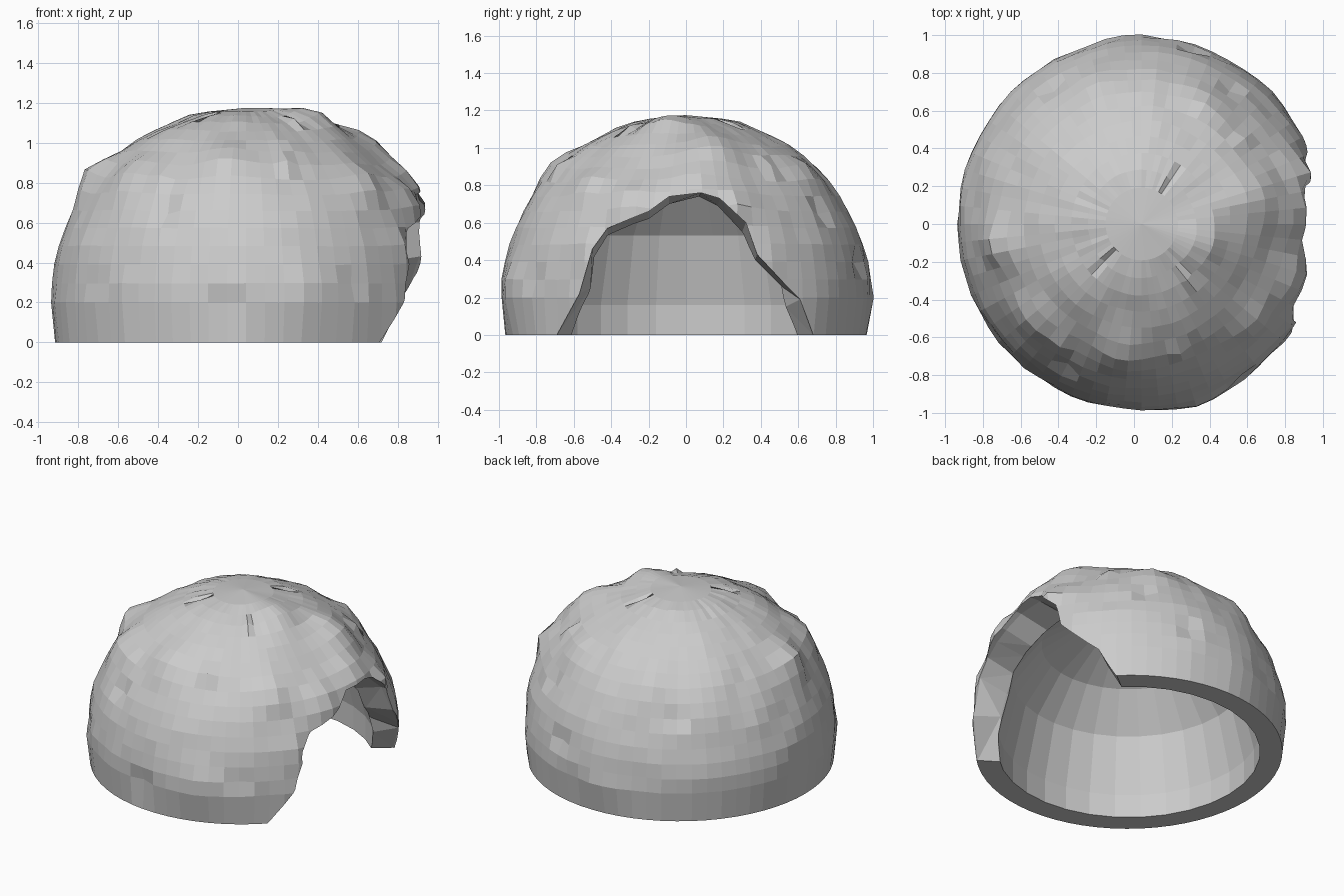
import bpy, bmesh, math, random
from mathutils import Vector, noise

if "Cube" in bpy.data.objects:
    bpy.data.objects.remove(bpy.data.objects["Cube"])

random.seed(4)
CX, CZ = 0.04, 0.2            # dome centre
SEG = 64

# raised rocky lumps on the shell: position, height, width
LUMPS = [((.36, -.1, 1.12), .06, .13), ((.62, .15, .97), .07, .17),
         ((.86, .05, .78), .075, .17), ((.83, -.27, .68), .06, .13),
         ((.83, .30, .66), .055, .13), ((.80, .42, .45), .03, .12),
         ((.80, -.45, .45), .03, .12),
         ((-.72, -.1, .82), .075, .14), ((-.55, -.52, .84), .06, .14),
         ((-.05, -.70, .88), .05, .14), ((.62, -.50, .80), .045, .13),
         ((.36, .62, .85), .04, .13), ((-.2, .75, .82), .03, .12),
         ((.35, -.92, .25), .035, .13), ((.0, .97, .25), .02, .15)]


def make(name, bm):
    bmesh.ops.recalc_face_normals(bm, faces=bm.faces)
    me = bpy.data.meshes.new(name)
    bm.to_mesh(me)
    bm.free()
    ob = bpy.data.objects.new(name, me)
    bpy.context.collection.objects.link(ob)
    return ob


def skin(bm, loops):
    """Quads between successive closed loops of vertices."""
    for lo, hi in zip(loops, loops[1:]):
        for i in range(len(lo)):
            j = (i + 1) % len(lo)
            bm.faces.new((lo[i], lo[j], hi[j], hi[i]))


def dome_mesh(name, rings, segs, shape):
    """Closed dome: flat base, rings by angle in degrees, apex at 90."""
    bm = bmesh.new()
    loops = [[bm.verts.new(shape(math.radians(a), 2 * math.pi * i / segs))
              for i in range(segs)] for a in rings]
    skin(bm, loops)
    apex = bm.verts.new(shape(math.pi / 2, 0))
    for i in range(segs):
        bm.faces.new((loops[-1][i], loops[-1][(i + 1) % segs], apex))
    bm.faces.new(loops[0][::-1])
    return make(name, bm)


def outer(a, t):
    d = Vector((math.cos(a) * math.cos(t), math.cos(a) * math.sin(t), math.sin(a)))
    p = Vector((CX + .975 * d.x, .985 * d.y, CZ + .975 * d.z))
    if a < -.05:                                   # plain foot of the shell
        p.z = 0
        return p
    push = sum(h * math.exp(-((p - Vector(c)).length / w) ** 2) for c, h, w in LUMPS)
    if a < 1.3:                                    # smooth crown above
        push += .014 * noise.noise(p * 5) + random.uniform(-.004, .004)
        if random.random() < .025:                 # small chips
            push += random.choice((-.03, .025))
    return p + d * push


def hollow(a, t):
    b = max(a, 0)
    z = .16 + .82 * math.sin(b) if a >= 0 else -.1
    return Vector((CX + .82 * math.cos(b) * math.cos(t), .82 * math.cos(b) * math.sin(t), z))


# rocky shell and the round hollow inside it
shell = dome_mesh("dome_shell", [-11.25] + [5.625 * i for i in range(15)], SEG, outer)
cavity = dome_mesh("cavity_cutter", [-10, 0, 27, 48, 69], 32, hollow)

# ragged doorway: inner rim (y, z) paired with outer rim (y, z)
RIM = [(-.60, 0, -.69, 0), (-.51, .25, -.57, .22), (-.49, .42, -.50, .46),
       (-.42, .53, -.42, .57), (-.29, .59, -.30, .62), (-.20, .62, -.20, .66),
       (-.09, .70, -.09, .74), (.07, .74, .08, .76), (.17, .69, .18, .73),
       (.30, .55, .32, .60), (.37, .40, .38, .43), (.51, .26, .54, .26),
       (.53, .15, .61, .19), (.58, 0, .68, 0)]


def on_sphere(y, z, r, cz):
    return CX + math.sqrt(r * r - y * y - (z - cz) ** 2)


bm = bmesh.new()
rows = [[], [], [], []]
for k, (yi, zi, yo, zo) in enumerate(RIM):
    section = [(.3, yi, zi), (on_sphere(yi, zi, .81, .16), yi, zi),
               (on_sphere(yo, zo, .975, CZ), yo, zo), (1.3, yo, zo)]
    for row, (x, y, z) in zip(rows, section):
        v = bm.verts.new((x, y, z))
        feet = bm.verts.new((x, y, -.2)) if k in (0, len(RIM) - 1) else None
        row += [feet, v] if k == 0 else [v, feet] if feet else [v]
skin(bm, rows)
bm.faces.new(rows[0][::-1])
bm.faces.new(rows[-1])
bmesh.ops.triangulate(bm, faces=bm.faces)
door = make("doorway_cutter", bm)

# carve the hollow and the doorway
for cutter in (cavity, door):
    m = shell.modifiers.new(cutter.name, "BOOLEAN")
    m.operation, m.solver, m.object = "DIFFERENCE", "EXACT", cutter
bpy.context.view_layer.objects.active = shell
shell.select_set(True)
for m in list(shell.modifiers):
    bpy.ops.object.modifier_apply(modifier=m.name)
for cutter in (cavity, door):
    bpy.data.objects.remove(cutter)
